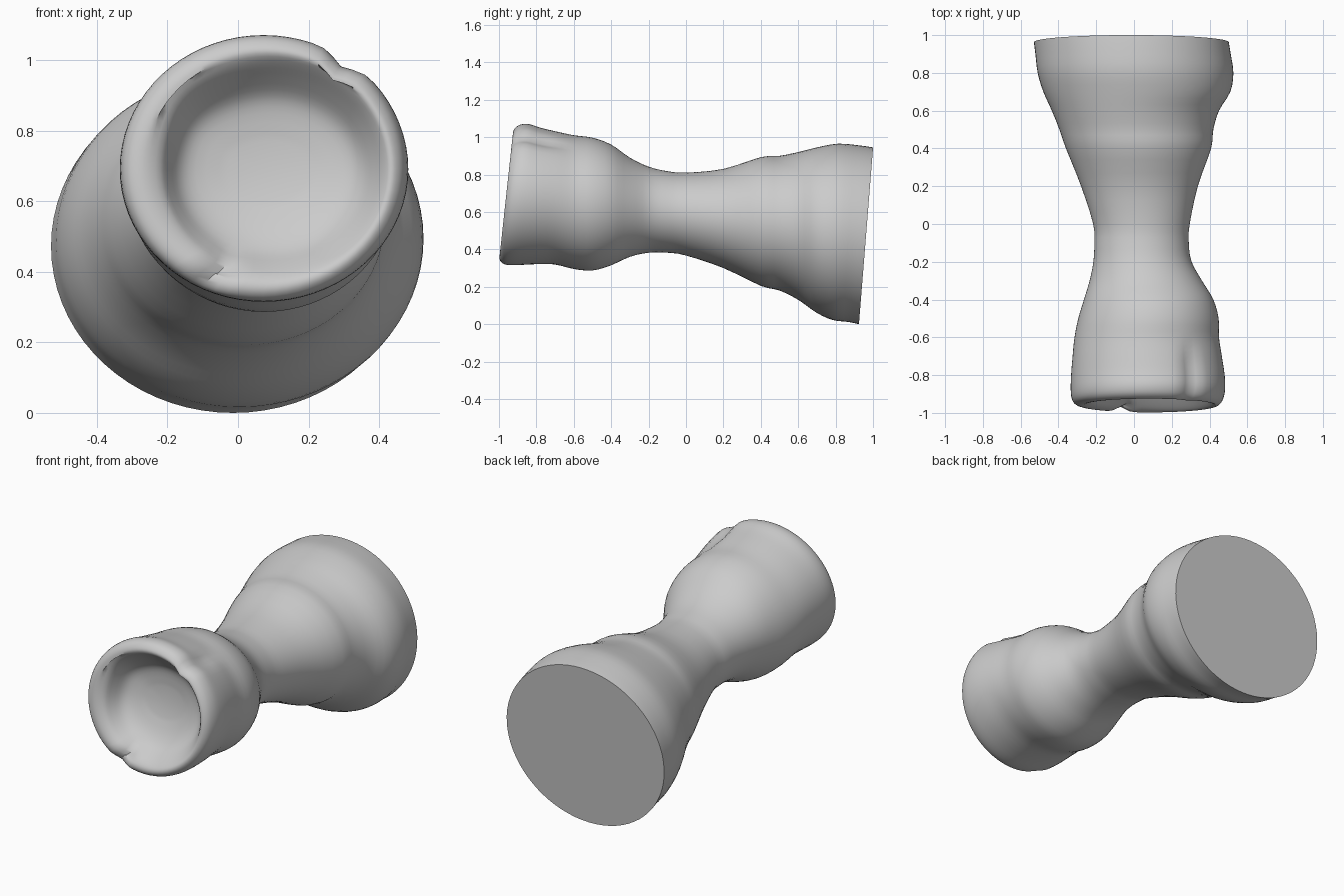
import bpy, bmesh, math

SIDES = 72

# outer sections: centre y, x min, x max, z min, z max, lean of the ring along y
OUTER = [
    (0.9625, -0.53, 0.502, 0.0, 0.945, 0.08),
    (0.90, -0.522, 0.512, 0.012, 0.955, 0.07),
    (0.80, -0.51, 0.526, 0.022, 0.965, 0.03),
    (0.70, -0.48, 0.51, 0.06, 0.945, 0),
    (0.60, -0.435, 0.45, 0.13, 0.92, 0),
    (0.50, -0.395, 0.42, 0.18, 0.90, 0),
    (0.40, -0.36, 0.408, 0.205, 0.893, 0),
    (0.20, -0.28, 0.338, 0.30, 0.83, 0),
    (0.00, -0.216, 0.295, 0.367, 0.81, 0),
    (-0.10, -0.21, 0.29, 0.382, 0.818, 0),
    (-0.20, -0.215, 0.305, 0.382, 0.842, 0),
    (-0.30, -0.235, 0.36, 0.36, 0.89, 0),
    (-0.40, -0.265, 0.42, 0.315, 0.96, 0),
    (-0.50, -0.295, 0.448, 0.287, 0.997, 0),
    (-0.60, -0.315, 0.45, 0.295, 1.01, 0),
    (-0.70, -0.325, 0.465, 0.32, 1.03, 0.02),
    (-0.80, -0.333, 0.48, 0.32, 1.05, 0.06),
    (-0.88, -0.335, 0.482, 0.315, 1.07, 0.10),
    (-0.93, -0.328, 0.47, 0.32, 1.066, 0.11),
]
# rolled rim and hollow of the small end, deepest toward the top
BOWL = [
    (-0.955, -0.305, 0.45, 0.34, 1.045, 0.11),
    (-0.96, -0.265, 0.43, 0.365, 1.02, 0.11),
    (-0.94, -0.22, 0.41, 0.39, 0.99, 0.13),
    (-0.90, -0.195, 0.385, 0.42, 0.95, 0.16),
    (-0.85, -0.165, 0.35, 0.46, 0.90, 0.18),
    (-0.82, -0.12, 0.30, 0.52, 0.85, 0.16),
    (-0.80, -0.03, 0.20, 0.60, 0.77, 0.14),
]


def smooth_rows(rows, steps):
    """Catmull-Rom through the section rows."""
    out = []
    for i in range(len(rows) - 1):
        a, b = rows[max(i - 1, 0)], rows[i]
        c, d = rows[i + 1], rows[min(i + 2, len(rows) - 1)]
        for k in range(steps):
            t = k / steps
            out.append([0.5 * (2 * q + (r - p) * t + (2 * p - 5 * q + 4 * r - s) * t * t
                               + (3 * q - p - 3 * r + s) * t ** 3)
                        for p, q, r, s in zip(a, b, c, d)])
    return out + [list(rows[-1])]


def bump(value, centre, width):
    return math.exp(-((value - centre) / width) ** 2)


def ring(bm, row, inside):
    y, x0, x1, z0, z1, lean = row
    cx, cz, rx, rz = (x0 + x1) / 2, (z0 + z1) / 2, (x1 - x0) / 2, (z1 - z0) / 2
    verts = []
    for k in range(SIDES):
        a = 2 * math.pi * k / SIDES
        scale, shift = 1.0, 0.0
        # groove along the upper right of the small end
        if y < -0.6 and not inside:
            scale -= 0.065 * bump(a, 0.96, 0.11) * min(1, (-0.6 - y) / 0.15)
        # squarer upper left corner of the hollow
        if inside:
            scale += 0.05 * bump(a, 2.45, 0.35)
        # nick in the lower left of the rim
        if y < -0.85:
            nick = bump(a, 4.28, 0.11)
            shift += 0.03 * nick * bump(y, -0.96, 0.05)
            if inside:
                scale += 0.03 * nick
        z = rz * math.sin(a) * scale
        verts.append(bm.verts.new((cx + rx * math.cos(a) * scale, y + lean * z + shift, cz + z)))
    return verts


bm = bmesh.new()
rows = smooth_rows(OUTER + BOWL, 3)
rim_start = 3 * len(OUTER) + 3
rings = [ring(bm, r, i > rim_start) for i, r in enumerate(rows)]
for r0, r1 in zip(rings, rings[1:]):
    for k in range(SIDES):
        n = (k + 1) % SIDES
        bm.faces.new((r0[k], r0[n], r1[n], r1[k]))

# flat wide end, and centre of the hollow floor
bm.faces.new(rings[0])
tip = bm.verts.new((0.085, -0.797, 0.685))
for k in range(SIDES):
    bm.faces.new((rings[-1][k], rings[-1][(k + 1) % SIDES], tip))
bmesh.ops.recalc_face_normals(bm, faces=bm.faces)

mesh = bpy.data.meshes.new("waisted_cup")
bm.to_mesh(mesh)
bm.free()
cup = bpy.data.objects.new("waisted_cup", mesh)
bpy.context.collection.objects.link(cup)
bpy.context.view_layer.objects.active = cup
cup.select_set(True)
bpy.ops.object.shade_smooth_by_angle(angle=math.radians(40))
